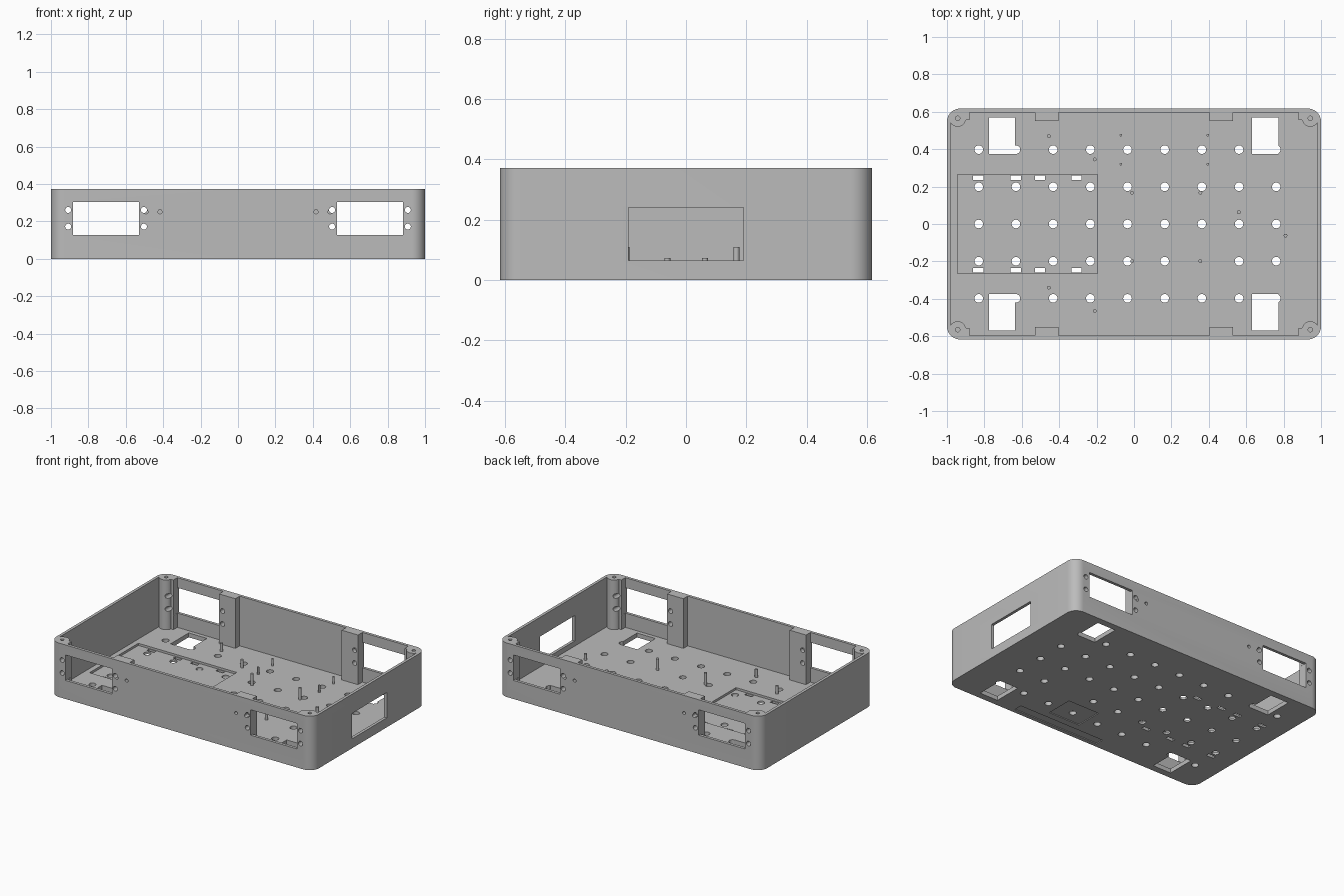
import bpy, bmesh, math
from mathutils import Matrix, Vector

old = bpy.data.objects.get("Cube")
if old:
    bpy.data.objects.remove(old, do_unlink=True)

HALF_X, HALF_Y, HEIGHT = 1.0, 0.617, 0.372
WALL, FLOOR, RADIUS = 0.02, 0.03, 0.07

gray = bpy.data.materials.new("enclosure_gray")
gray.use_nodes = True
gray.diffuse_color = (0.5, 0.5, 0.5, 1)
gray.node_tree.nodes["Principled BSDF"].inputs["Base Color"].default_value = (0.5, 0.5, 0.5, 1)


def add_box(bm, x0, x1, y0, y1, z0, z1):
    size = Matrix.Diagonal((x1 - x0, y1 - y0, z1 - z0, 1))
    place = Matrix.Translation(((x0 + x1) / 2, (y0 + y1) / 2, (z0 + z1) / 2))
    bmesh.ops.create_cube(bm, size=1, matrix=place @ size)


def add_rod(bm, centre, radius, length, along_y=False, sides=24):
    turn = Matrix.Rotation(math.pi / 2, 4, "X") if along_y else Matrix.Identity(4)
    bmesh.ops.create_cone(bm, cap_ends=True, segments=sides, radius1=radius, radius2=radius,
                          depth=length, matrix=Matrix.Translation(centre) @ turn)


def add_rounded_slab(bm, half_x, half_y, radius, z0, z1, steps=10):
    ring = []
    for corner, (sx, sy) in enumerate([(1, 1), (-1, 1), (-1, -1), (1, -1)]):
        for i in range(steps + 1):
            a = (corner + i / steps) * math.pi / 2
            ring.append(bm.verts.new((sx * (half_x - radius) + radius * math.cos(a),
                                      sy * (half_y - radius) + radius * math.sin(a), z0)))
    base = bm.faces.new(ring)
    grown = bmesh.ops.extrude_face_region(bm, geom=[base])["geom"]
    top = [v for v in grown if isinstance(v, bmesh.types.BMVert)]
    bmesh.ops.translate(bm, verts=top, vec=Vector((0, 0, z1 - z0)))
    bmesh.ops.recalc_face_normals(bm, faces=bm.faces)


def make_object(name, build):
    bm = bmesh.new()
    build(bm)
    mesh = bpy.data.meshes.new(name)
    bm.to_mesh(mesh)
    bm.free()
    mesh.materials.append(gray)
    obj = bpy.data.objects.new(name, mesh)
    bpy.context.collection.objects.link(obj)
    return obj


def cut(target, build):
    cutter = build if isinstance(build, bpy.types.Object) else make_object("cutter", build)
    cutter.hide_render = True
    mod = target.modifiers.new("cut", "BOOLEAN")
    mod.operation, mod.solver, mod.object = "DIFFERENCE", "EXACT", cutter
    graph = bpy.context.evaluated_depsgraph_get()
    graph.update()
    result = bpy.data.meshes.new_from_object(target.evaluated_get(graph))
    target.modifiers.clear()
    target.data = result
    bpy.data.objects.remove(cutter, do_unlink=True)


def smooth(obj):
    bpy.ops.object.select_all(action="DESELECT")
    obj.select_set(True)
    bpy.context.view_layer.objects.active = obj
    bpy.ops.object.shade_smooth_by_angle(angle=math.radians(30))


SIGNS = (-1, 1)
QUADRANTS = [(sx, sy) for sx in SIGNS for sy in SIGNS]


def span(sign, a, b):
    return sorted((sign * a, sign * b))


# Inner cavity, with material kept for the corner posts and wall pillars
def posts(bm):
    for sx, sy in QUADRANTS:
        add_box(bm, *span(sx, 0.88, 1.1), *span(sy, 0.555, 0.7), 0, 0.5)
        add_box(bm, *span(sx, 0.405, 0.529), *span(sy, 0.55, 0.7), 0, 0.5)


def bosses(bm):
    for sx, sy in QUADRANTS:
        add_rod(bm, (sx * 0.943, sy * 0.565, 0.25), 0.045, 0.5)


cavity = make_object("cavity", lambda bm: add_rounded_slab(
    bm, HALF_X - WALL, HALF_Y - WALL, RADIUS - WALL, FLOOR, 0.45))
cut(cavity, posts)
cut(cavity, bosses)

# Open box
case = make_object("enclosure", lambda bm: add_rounded_slab(bm, HALF_X, HALF_Y, RADIUS, 0, HEIGHT))
cut(case, cavity)


# Floor pocket, underside recesses, screw pilots and wall windows
def pockets(bm):
    add_box(bm, -0.945, -0.195, -0.265, 0.265, 0.015, 0.1)
    add_box(bm, 0.045, 0.285, -0.48, -0.29, -0.1, 0.006)
    add_box(bm, -0.19, 0.475, -0.59, -0.53, -0.1, 0.006)
    add_box(bm, 0.95, 1.1, -0.19, 0.19, 0.065, 0.24)
    for sx in SIGNS:
        add_box(bm, *span(sx, 0.529, 0.881), -0.8, 0.8, 0.128, 0.303)
    for sx, sy in QUADRANTS:
        add_rod(bm, (sx * 0.943, sy * 0.565, 0.4), 0.012, 0.16)


# Corner openings and narrow slots in the floor
def floor_openings(bm):
    for sy in SIGNS:
        for x0 in (-0.775, 0.632):
            add_box(bm, x0, x0 + 0.14, *span(sy, 0.373, 0.57), -0.1, 0.1)
        for x0 in (-0.86, -0.66, -0.53, -0.335):
            add_box(bm, x0, x0 + 0.055, *span(sy, 0.236, 0.26), -0.1, 0.1)


# Grid of round floor holes, one left solid under a pin
def vent_holes(bm):
    for col in range(9):
        for row in range(-2, 3):
            if (col, row) != (6, -1):
                add_rod(bm, (-0.83 + col * 0.1988, row * 0.1988, 0), 0.023, 0.15)


# Screw holes beside the windows
def mounting_holes(bm):
    for sx in SIGNS:
        for x in (0.908, 0.503):
            for z in (0.172, 0.261):
                add_rod(bm, (sx * x, 0, z), 0.016, 1.5, along_y=True)


# Blind pilot holes in the pillars
def pilot_holes(bm):
    for sx, sy in QUADRANTS:
        for x in (0.417, 0.492):
            add_rod(bm, (sx * x, sy * HALF_Y, 0.251), 0.011, 0.08, along_y=True)


for step in (pockets, floor_openings, vent_holes, mounting_holes, pilot_holes):
    cut(case, step)
smooth(case)

# Standing pins: positions grouped by radius and top height
PIN_GROUPS = {
    "tall_pins": (0.01, 0.11, [(-0.01, 0.167), (0.355, 0.167), (-0.01, -0.198), (0.355, -0.198)]),
    "medium_pins": (0.01, 0.085, [(-0.455, 0.47), (-0.21, 0.345), (-0.455, -0.34), (-0.21, -0.465)]),
    "thin_pins": (0.007, 0.08, [(-0.07, 0.475), (0.395, 0.475), (-0.07, 0.32), (0.395, 0.32)]),
    "short_pins": (0.01, 0.073, [(0.56, 0.063), (0.81, -0.062)]),
}
for name, (radius, top, places) in PIN_GROUPS.items():
    bottom = FLOOR - 0.01

    def pins(bm):
        for x, y in places:
            add_rod(bm, (x, y, (top + bottom) / 2), radius, top - bottom, sides=16)

    smooth(make_object(name, pins))
